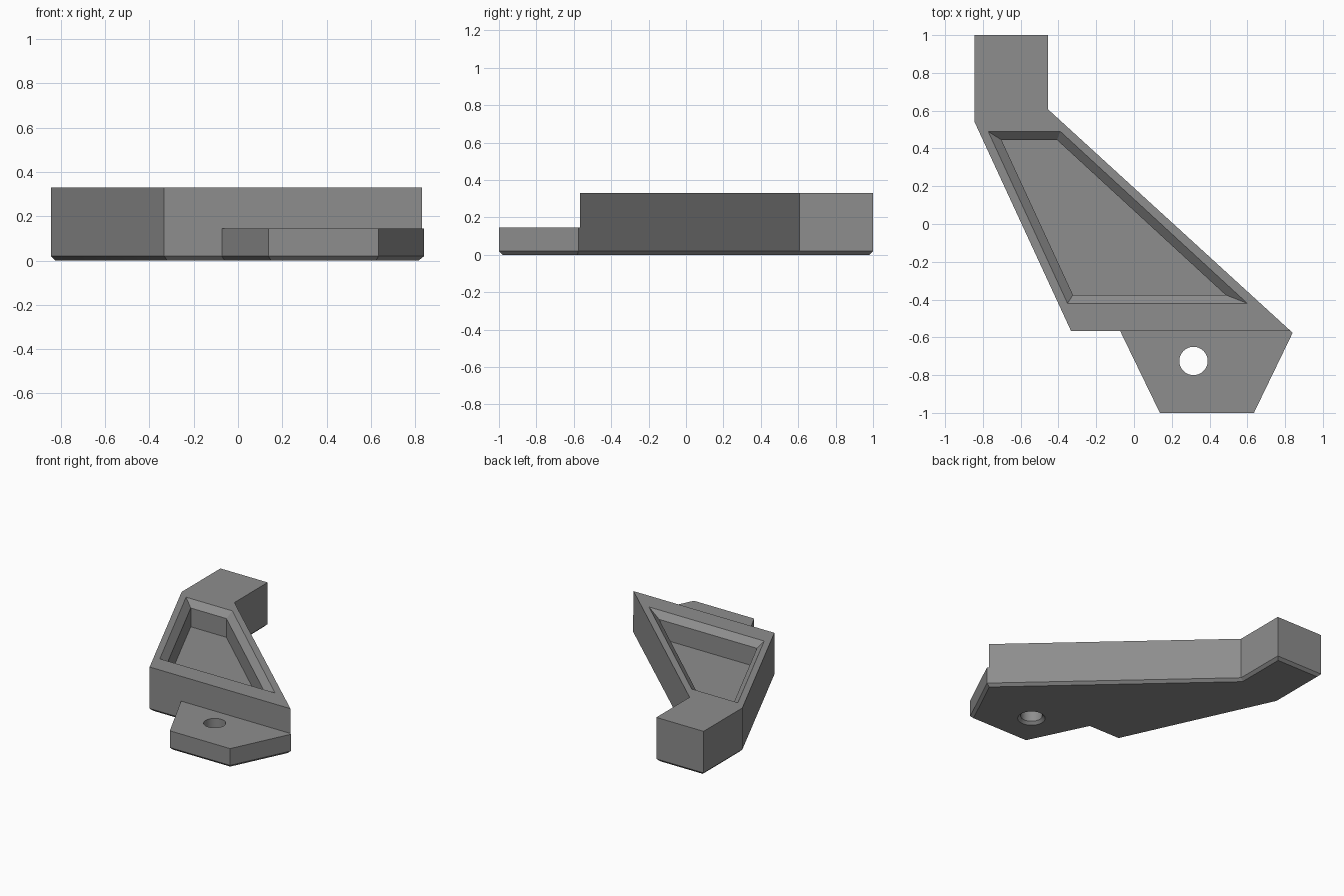
import bpy, bmesh, math
from mathutils import Vector

if "Cube" in bpy.data.objects:
    bpy.data.objects.remove(bpy.data.objects["Cube"])

grey = bpy.data.materials.new("plain grey")
grey.diffuse_color = (0.27, 0.27, 0.27, 1)
grey.use_nodes = True
grey.node_tree.nodes["Principled BSDF"].inputs["Base Color"].default_value = grey.diffuse_color


def inset(points, d):
    """Move every edge of a clockwise outline inward by d."""
    result = []
    for i, p in enumerate(points):
        p, a, b = Vector(p), Vector(points[i - 1]), Vector(points[(i + 1) % len(points)])
        u, v = (p - a).normalized(), (b - p).normalized()
        n1, n2 = Vector((u.y, -u.x)), Vector((v.y, -v.x))
        result.append(p + (n1 + n2) * d / (1 + n1.dot(n2)))
    return result


def ring(bm, points, z):
    return [bm.verts.new((p[0], p[1], z)) for p in points]


def bridge(bm, low, high):
    n = len(low)
    for i in range(n):
        j = (i + 1) % n
        bm.faces.new((low[i], low[j], high[j], high[i]))


def finish(bm, name):
    bmesh.ops.recalc_face_normals(bm, faces=bm.faces)
    mesh = bpy.data.meshes.new(name)
    bm.to_mesh(mesh)
    bm.free()
    mesh.materials.append(grey)
    obj = bpy.data.objects.new(name, mesh)
    bpy.context.collection.objects.link(obj)
    return obj


def cutter(name, sections):
    """Closed solid through a stack of (outline, height) sections."""
    bm = bmesh.new()
    rings = [ring(bm, pts, z) for pts, z in sections]
    for low, high in zip(rings, rings[1:]):
        bridge(bm, low, high)
    bm.faces.new(rings[0])
    bm.faces.new(rings[-1])
    obj = finish(bm, name)
    obj.hide_render = True
    obj.hide_viewport = True
    return obj


def circle(r, n=48):
    return [(0.315 + r * math.cos(2 * math.pi * i / n),
             -0.725 + r * math.sin(2 * math.pi * i / n)) for i in range(n)]


TOP, STEP, CHAMFER = 0.33, 0.145, 0.02

# Whole outline, clockwise from the back left corner
outline = [(-0.845, 1), (-0.455, 1), (-0.455, 0.607), (0.83, -0.567),
           (0.84, -0.576), (0.635, -1), (0.137, -1), (-0.073, -0.567),
           (-0.333, -0.567), (-0.845, 0.542)]
body_ids = [0, 1, 2, 3, 7, 8, 9]
tab_ids = [3, 4, 5, 6, 7]

# Bracket: tall arm with a lower tab, chamfered around the bottom
bm = bmesh.new()
foot = ring(bm, inset(outline, CHAMFER), 0)
edge = ring(bm, outline, CHAMFER)
step = ring(bm, outline, STEP)
top = ring(bm, [outline[i] for i in body_ids], TOP)
bm.faces.new(foot)
bridge(bm, foot, edge)
bridge(bm, edge, step)
bridge(bm, [step[i] for i in body_ids], top)
bm.faces.new([step[i] for i in tab_ids])
bm.faces.new(top)
bracket = finish(bm, "bracket")

# Pocket with a chamfered rim, and the bolt hole with a chamfered foot
rim = [(-0.772, 0.49), (-0.39, 0.49), (0.6, -0.42), (-0.352, -0.42)]
floor = inset(rim, 0.045)
cutters = [
    cutter("pocket_cutter", [(floor, STEP), (floor, TOP - 0.045), (rim, TOP), (rim, TOP + 0.1)]),
    cutter("bolt_hole_cutter", [(circle(0.095), -0.1), (circle(0.095), 0),
                                (circle(0.075), CHAMFER), (circle(0.075), 0.25)]),
]
for c in cutters:
    mod = bracket.modifiers.new(c.name, "BOOLEAN")
    mod.operation = "DIFFERENCE"
    mod.solver = "EXACT"
    mod.object = c

# Smooth the hole wall while keeping the hard edges
bpy.context.view_layer.objects.active = bracket
bracket.select_set(True)
for m in list(bracket.modifiers):
    bpy.ops.object.modifier_apply(modifier=m.name)
bpy.ops.object.shade_smooth_by_angle(angle=math.radians(20))
